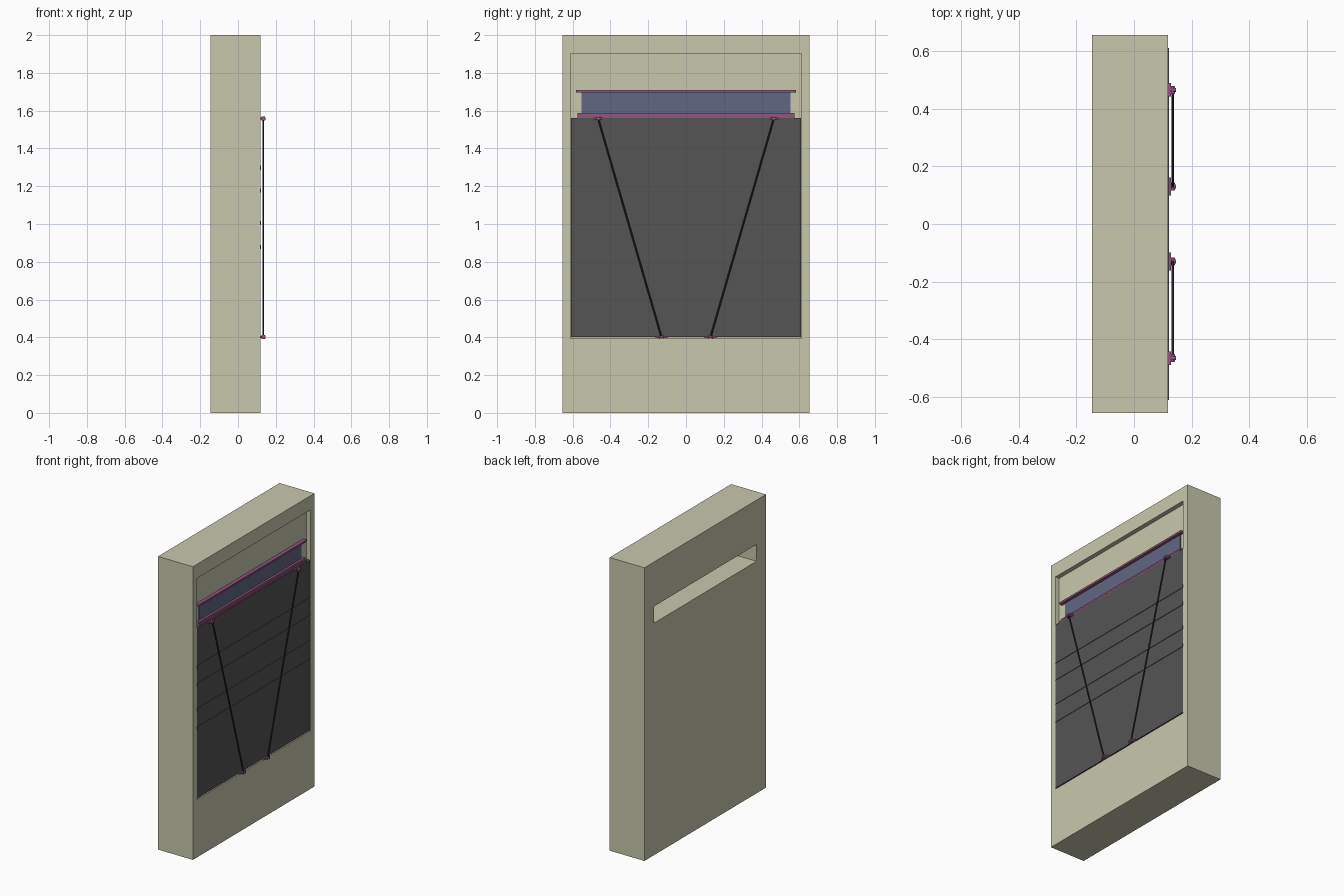
import bpy, bmesh, math
from mathutils import Vector

if "Cube" in bpy.data.objects:
    bpy.data.objects.remove(bpy.data.objects["Cube"])


def material(name, rgb):
    m = bpy.data.materials.new(name)
    m.diffuse_color = (*rgb, 1)
    m.use_nodes = True
    m.node_tree.nodes["Principled BSDF"].inputs["Base Color"].default_value = m.diffuse_color
    return m


CREAM = material("cream", (0.58, 0.58, 0.42))
DARK = material("dark", (0.09, 0.09, 0.09))
GLASS = material("glass_blue", (0.12, 0.135, 0.23))
PINK = material("plum", (0.30, 0.09, 0.22))
ROD = material("rod_dark", (0.035, 0.022, 0.028))


def finish(name, bm, mat):
    me = bpy.data.meshes.new(name)
    bm.to_mesh(me)
    bm.free()
    ob = bpy.data.objects.new(name, me)
    bpy.context.collection.objects.link(ob)
    if mat:
        me.materials.append(mat)
    return ob


def box(name, x, y, z, mat=None):
    """Box from (min, max) pairs on each axis."""
    bm = bmesh.new()
    bmesh.ops.create_cube(bm, size=1)
    for v in bm.verts:
        v.co = [(a + b) / 2 + c * (b - a) for (a, b), c in zip((x, y, z), v.co)]
    return finish(name, bm, mat)


def cylinder(name, p, q, radius, mat, sides=12):
    p, q = Vector(p), Vector(q)
    bm = bmesh.new()
    bmesh.ops.create_cone(bm, cap_ends=True, segments=sides, radius1=radius,
                          radius2=radius, depth=(q - p).length)
    ob = finish(name, bm, mat)
    ob.location = (p + q) / 2
    ob.rotation_euler = (q - p).to_track_quat('Z', 'Y').to_euler()
    for f in ob.data.polygons:
        f.use_smooth = len(f.vertices) == 4
    return ob


def cut(target, cutter):
    mod = target.modifiers.new("cut", 'BOOLEAN')
    mod.object = cutter
    mod.operation = 'DIFFERENCE'
    mod.solver = 'EXACT'
    bpy.context.view_layer.objects.active = target
    bpy.ops.object.modifier_apply(modifier=mod.name)
    bpy.data.objects.remove(cutter)


# Wall block with a shallow front recess and a window slot right through
wall = box("wall", (-0.145, 0.118), (-0.655, 0.655), (0, 2), CREAM)
cut(wall, box("recess_cutter", (0.088, 0.3), (-0.612, 0.612), (0.395, 1.903)))
cut(wall, box("slot_cutter", (-0.3, 0.3), (-0.553, 0.553), (1.583, 1.697)))

# Lowered shutter panel with its horizontal battens
box("shutter_panel", (0.090, 0.1175), (-0.61, 0.61), (0.402, 1.562), DARK)
for i, z in enumerate((1.298, 1.177, 1.006, 0.879)):
    box(f"batten_{i + 1}", (0.116, 0.121), (-0.61, 0.61), (z - 0.011, z + 0.011), DARK)

# Window pane with head rail and stepped sill
box("window_pane", (0.082, 0.092), (-0.552, 0.552), (1.582, 1.698), GLASS)
box("head_rail", (0.086, 0.112), (-0.582, 0.582), (1.697, 1.710), PINK)
box("sill_upper", (0.086, 0.108), (-0.575, 0.575), (1.572, 1.588), PINK)
box("sill_lower", (0.086, 0.115), (-0.575, 0.575), (1.562, 1.573), PINK)

# Slanted support rods with a bracket at each end, mirrored left and right
for side, s in (("left", -1), ("right", 1)):
    top, low = (0.134, s * 0.465, 1.558), (0.134, s * 0.13, 0.402)
    cylinder(f"rod_{side}", top, low, 0.0045, ROD)
    for end, (x, y, z) in (("top", top), ("bottom", low)):
        w = 0.024 if end == "top" else 0.031
        box(f"bracket_plate_{end}_{side}", (0.115, 0.128), (y - w, y + w),
            (z - 0.006, z + 0.006), PINK)
        for k in (-1, 1):
            c = y + k * 0.010
            box(f"bracket_lug_{end}_{side}_{'a' if k < 0 else 'b'}", (0.124, 0.142),
                (c - 0.002, c + 0.002), (z - 0.010, z + 0.010), PINK)
        cylinder(f"bracket_pin_{end}_{side}", (x, y - 0.014, z), (x, y + 0.014, z),
                 0.006, PINK)
        cylinder(f"rod_eye_{end}_{side}", (0.124, y, z), (0.145, y, z), 0.007, PINK)
